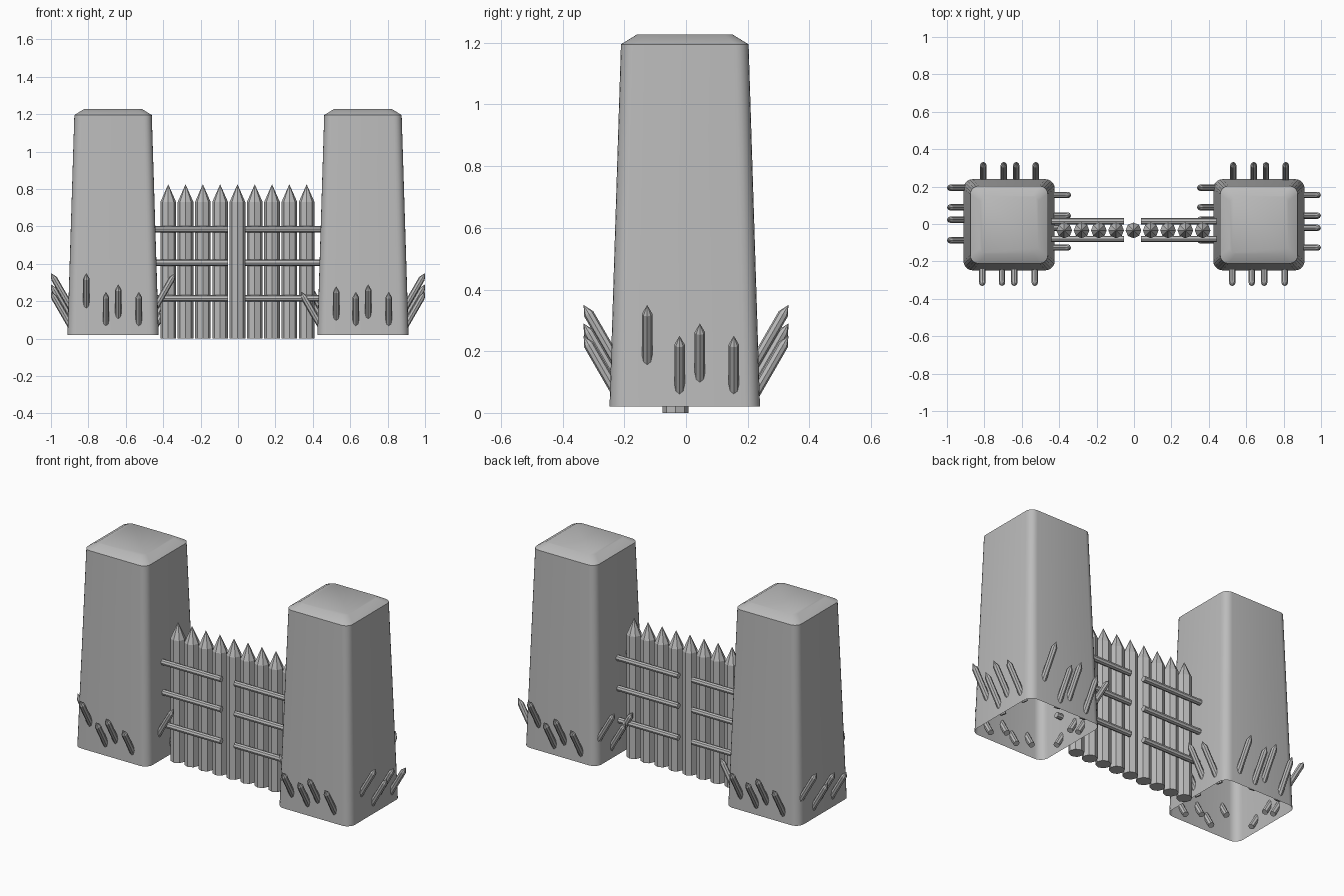
import bpy, bmesh, math
from mathutils import Vector

old = bpy.data.objects.get("Cube")
if old:
    bpy.data.objects.remove(old)

grey = bpy.data.materials.new("stone grey")
grey.use_nodes = True
grey.diffuse_color = (0.5, 0.5, 0.5, 1)
bsdf = grey.node_tree.nodes["Principled BSDF"]
bsdf.inputs["Base Color"].default_value = (0.5, 0.5, 0.5, 1)
bsdf.inputs["Roughness"].default_value = 0.8


def finish(name, bm):
    """Turn a bmesh into a named object."""
    bmesh.ops.recalc_face_normals(bm, faces=bm.faces)
    mesh = bpy.data.meshes.new(name)
    bm.to_mesh(mesh)
    bm.free()
    mesh.materials.append(grey)
    obj = bpy.data.objects.new(name, mesh)
    bpy.context.collection.objects.link(obj)
    return obj


def bridge(bm, low, high):
    n = len(low)
    for i in range(n):
        j = (i + 1) % n
        bm.faces.new((low[i], low[j], high[j], high[i]))


def pole(bm, base, end, radius, point=0.0, sides=8):
    """Faceted pole from base to end, with an optional cone point."""
    base, end = Vector(base), Vector(end)
    axis = (end - base).normalized()
    turn = axis.to_track_quat("Z", "Y")
    rings = []
    for centre in (base, end - axis * point):
        ring = []
        for i in range(sides):
            a = math.tau * i / sides
            offset = Vector((math.cos(a), math.sin(a), 0)) * radius
            ring.append(bm.verts.new(centre + turn @ offset))
        rings.append(ring)
    bridge(bm, *rings)
    bm.faces.new(rings[0][::-1])
    if point:
        tip = bm.verts.new(end)
        for i in range(sides):
            bm.faces.new((rings[1][i], rings[1][(i + 1) % sides], tip))
    else:
        bm.faces.new(rings[1])


def rounded_square(bm, cx, cy, z, half, radius, steps=5):
    ring = []
    for corner in range(4):
        mid = math.radians(45 + 90 * corner)
        inner = (half - radius) * math.sqrt(2)
        for k in range(steps + 1):
            a = math.radians(90 * corner + 90 * k / steps)
            ring.append(bm.verts.new((cx + inner * math.cos(mid) + radius * math.cos(a),
                                      cy + inner * math.sin(mid) + radius * math.sin(a), z)))
    return ring


# Tapered towers: hollow shells open underneath, with a chamfered cap
TOWER_X, TOWER_Y = 0.668, -0.004
for side, label in ((-1, "right"), (1, "left")):
    bm = bmesh.new()
    levels = ((0.02, 0.244, 0.05), (1.195, 0.207, 0.043), (1.227, 0.155, 0.03))
    rings = [rounded_square(bm, side * TOWER_X, TOWER_Y, *level) for level in levels]
    for low, high in zip(rings, rings[1:]):
        bridge(bm, low, high)
    bm.faces.new(rings[-1])
    tower = finish(label + "_tower", bm)
    bpy.ops.object.select_all(action="DESELECT")
    tower.select_set(True)
    bpy.context.view_layer.objects.active = tower
    bpy.ops.object.shade_smooth_by_angle(angle=math.radians(40))

# Slanted defence stakes: four on each tower face
LEAN = math.radians(30)
LENGTH = 0.245
for side, label in ((-1, "right"), (1, "left")):
    bm = bmesh.new()
    for normal in (Vector((0, -1, 0)), Vector((1, 0, 0)), Vector((0, 1, 0)), Vector((-1, 0, 0))):
        along = Vector((-normal.y, normal.x, 0))
        shift = 0.017 * abs(normal.x) * normal.x
        first = 0.28 if normal.y * side < 0 else 0.35
        for offset, top in ((-0.143, first), (-0.038, 0.25), (0.028, 0.29), (0.138, 0.25)):
            tip = (Vector((side * TOWER_X, 0, top)) + normal * 0.332
                   + along * (offset + shift))
            if normal.x < 0:
                tip.y += 0.034
            axis = normal * math.sin(LEAN) + Vector((0, 0, math.cos(LEAN)))
            pole(bm, tip - axis * LENGTH, tip, 0.017, 0.033)
    finish(label + "_tower_stakes", bm)

# Gate made of pointed pickets
GATE_Y = -0.034
bm = bmesh.new()
for i in range(-4, 5):
    x = i * 0.0925 - 0.003
    pole(bm, (x, GATE_Y, 0), (x, GATE_Y, 0.825), 0.042, 0.095)
finish("gate_pickets", bm)

# Cross rails on both faces of the gate, split at the middle
for y, label in ((-0.08, "front"), (0.014, "back")):
    bm = bmesh.new()
    for z in (0.215, 0.405, 0.585):
        for inner, outer in ((-0.053, -0.465), (0.038, 0.465)):
            pole(bm, (inner, y, z), (outer, y, z), 0.017)
    finish(label + "_gate_rails", bm)
